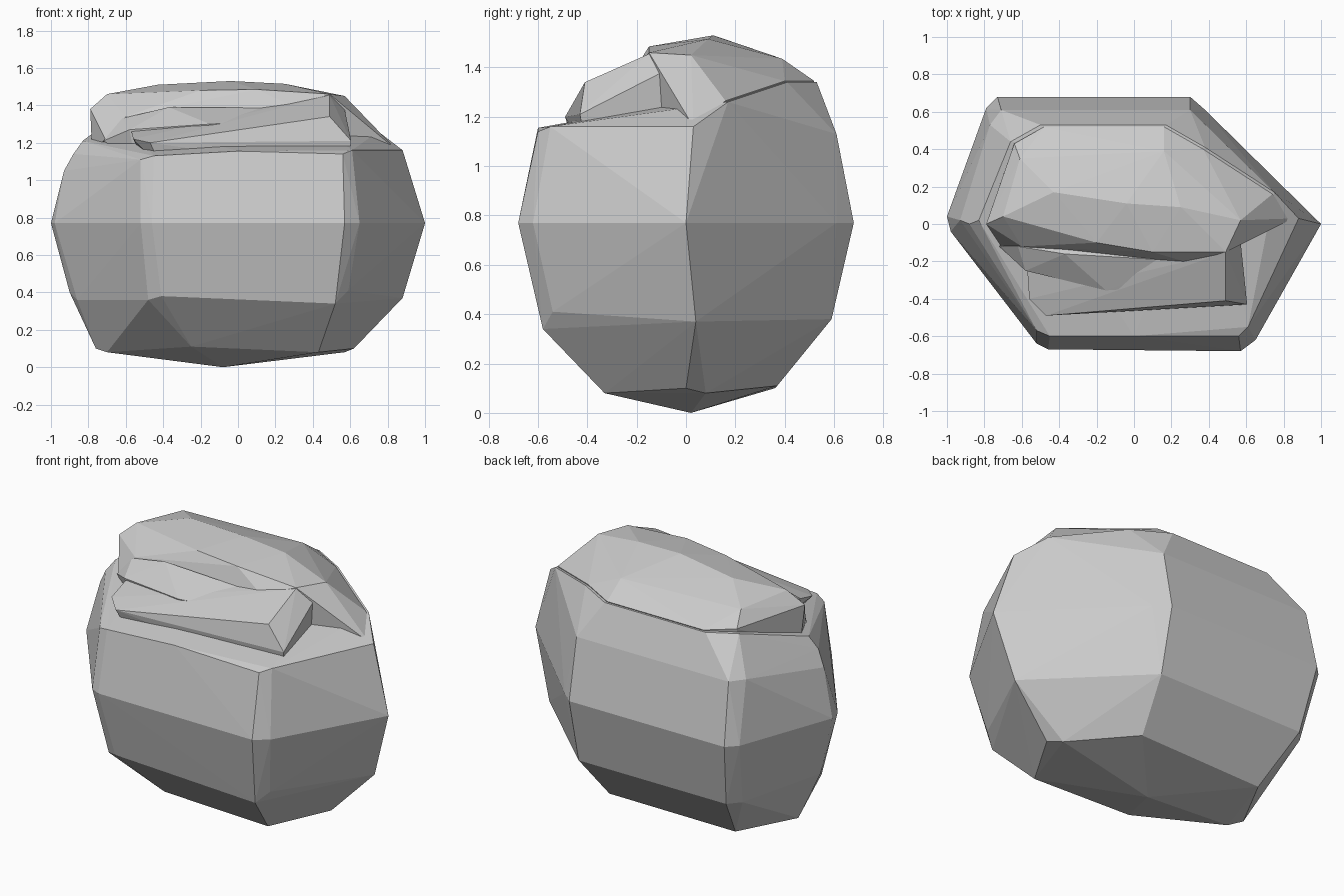
import bpy, bmesh

def hull(name, pts):
    """Faceted convex chunk of stone spanning the given points."""
    bm = bmesh.new()
    for p in pts:
        bm.verts.new(p)
    bmesh.ops.convex_hull(bm, input=bm.verts[:])
    bmesh.ops.delete(bm, geom=[v for v in bm.verts if not v.link_faces], context='VERTS')
    bmesh.ops.recalc_face_normals(bm, faces=bm.faces[:])
    me = bpy.data.meshes.new(name)
    bm.to_mesh(me)
    bm.free()
    ob = bpy.data.objects.new(name, me)
    bpy.context.collection.objects.link(ob)
    return ob

# main body: skewed hexagonal rings with chipped corners
waist = [(-1, .04), (-.98, -.04), (-.52, -.64), (-.46, -.67), (.57, -.68), (.65, -.62),
         (1, 0), (.38, .61), (.3, .68), (-.73, .68), (-.79, .62)]
low = [(-.9, .01, .40), (-.86, -.06, .36), (-.48, -.54, .36), (-.41, -.58, .38),
       (.52, -.58, .34), (.59, -.54, .41), (.88, .04, .37), (.3, .59, .38),
       (-.68, .59, .38), (-.74, .52, .38)]
base = [(-.76, .02, .10), (-.70, -.04, .08), (-.25, -.34, .11), (.43, -.33, .08),
        (.62, .0, .10), (.57, .08, .08), (.25, .37, .11), (-.58, .36, .10)]
shoulder = [(-.93, .02, 1.05), (-.88, .0, 1.14), (-.83, .02, 1.21), (-.52, -.57, 1.11),
            (-.45, -.60, 1.13), (.0, -.60, 1.155), (.56, -.60, 1.14), (.61, -.55, 1.16),
            (.88, .03, 1.16), (.75, .17, 1.26), (.38, .41, 1.34),
            (.3, .61, 1.13), (-.71, .61, 1.13), (-.77, .53, 1.13),
            (.17, .53, 1.34), (-.5, .53, 1.34), (-.66, .44, 1.34)]
body = hull("boulder", [(-.08, .02, 0)] + base + low
            + [(x, y, .77) for x, y in waist] + shoulder)

# stepped strata on top, each stepping back from the front
lower_step = hull("lower_step", [
    (-.47, -.49, 1.2), (.0, -.44, 1.23), (.3, -.41, 1.28), (.49, -.41, 1.34),
    (.605, -.43, 1.21), (.49, -.15, 1.455), (-.56, -.40, 1.22), (-.57, -.25, 1.26),
    (-.4, -.44, 1.05), (.58, -.40, 1.05), (-.5, .2, 1.1), (.5, .2, 1.1), (.56, .0, 1.43)])
middle_step = hull("middle_step", [
    (-.58, -.25, 1.27), (-.15, -.355, 1.30), (.25, -.33, 1.32), (-.62, -.12, 1.33),
    (-.37, -.16, 1.39), (.3, -.2, 1.385), (-.55, -.22, 1.1), (.3, -.3, 1.1),
    (-.72, -.12, 1.21), (-.5, .2, 1.1), (.4, .2, 1.1)])
cap = hull("cap", [
    (-.79, .0, 1.38), (-.70, .04, 1.46), (-.71, -.12, 1.22), (-.60, -.12, 1.34),
    (-.2, -.10, 1.48), (.1, -.15, 1.485), (.49, -.15, 1.46), (.57, .02, 1.45),
    (.3, -.21, 1.39), (-.43, .17, 1.51), (-.04, .11, 1.53), (.25, .09, 1.515),
    (-.61, .35, 1.44), (.16, .39, 1.435), (-.48, .52, 1.345), (.16, .52, 1.345),
    (-.64, .43, 1.36), (.37, .40, 1.345), (.74, .16, 1.265), (.85, .03, 1.16),
    (-.78, .03, 1.15), (-.6, .4, 1.1), (.3, .4, 1.1), (.4, -.15, 1.1)])

# fuse the strata into one stone
steps = [lower_step, middle_step, cap]
for s in steps:
    m = body.modifiers.new(s.name, 'BOOLEAN')
    m.operation, m.solver, m.object = 'UNION', 'EXACT', s
dg = bpy.context.evaluated_depsgraph_get()
fused = bpy.data.meshes.new_from_object(body.evaluated_get(dg))
body.modifiers.clear()
body.data = fused
for s in steps:
    bpy.data.objects.remove(s)
